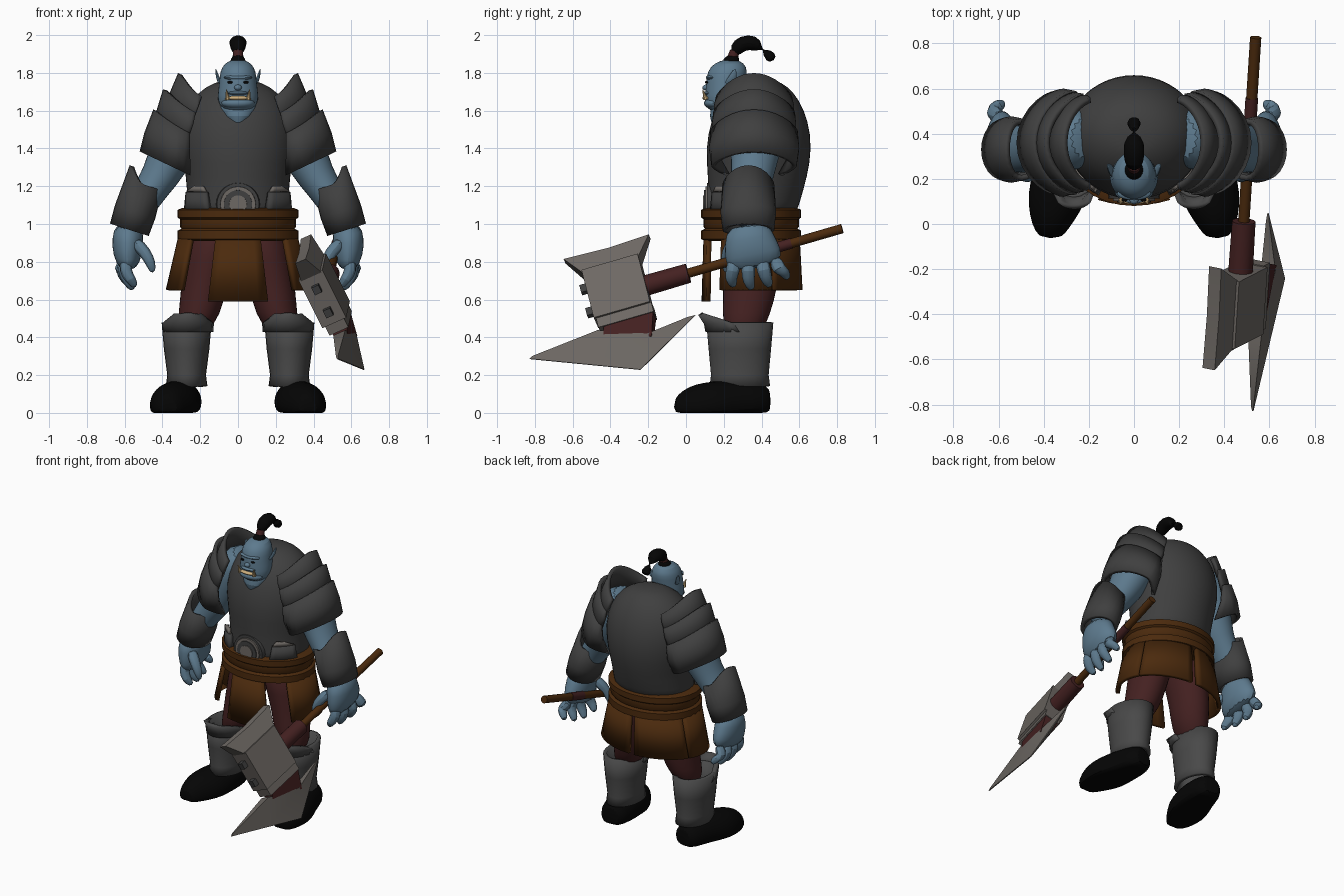
import bpy, bmesh, math
from mathutils import Vector, Matrix

if "Cube" in bpy.data.objects:
    bpy.data.objects.remove(bpy.data.objects["Cube"])

X, Y, Z = Vector((1, 0, 0)), Vector((0, 1, 0)), Vector((0, 0, 1))
parts = []


def material(name, r, g, b):
    m = bpy.data.materials.new(name)
    m.use_nodes = True
    m.diffuse_color = (r, g, b, 1)
    bsdf = m.node_tree.nodes["Principled BSDF"]
    bsdf.inputs["Base Color"].default_value = (r, g, b, 1)
    bsdf.inputs["Roughness"].default_value = 0.8
    return m


skin = material("blue skin", .11, .195, .27)
armour = material("dark armour", .05, .05, .05)
steel = material("boot steel", .066, .066, .066)
metal = material("worn metal", .155, .14, .127)
leather = material("brown leather", .07, .023, .004)
cloth = material("dark red cloth", .058, .015, .015)
black = material("black", .0015, .0015, .0015)
ivory = material("ivory", .6, .42, .2)


def finish(name, bm, mat, smooth_levels=0, thickness=0):
    bmesh.ops.recalc_face_normals(bm, faces=bm.faces[:])
    mesh = bpy.data.meshes.new(name)
    bm.to_mesh(mesh)
    bm.free()
    mesh.materials.append(mat)
    ob = bpy.data.objects.new(name, mesh)
    bpy.context.collection.objects.link(ob)
    if thickness:
        mod = ob.modifiers.new("thickness", "SOLIDIFY")
        mod.thickness, mod.offset = thickness, 0
    if smooth_levels:
        ob.modifiers.new("round", "SUBSURF").levels = smooth_levels
        ob.modifiers["round"].render_levels = smooth_levels
    parts.append(ob)
    return ob


def loft(name, rings, mat, ref=None, n=16, levels=1, floor=None):
    """Skin over elliptical rings (x, y, z, ru, rv); flat rings unless ref is given."""
    bm = bmesh.new()
    centres = [Vector(r[:3]) for r in rings]
    loops = []
    for i, (c, ring) in enumerate(zip(centres, rings)):
        u, v = X, Y
        if ref is not None:
            t = (centres[min(i + 1, len(rings) - 1)] - centres[max(i - 1, 0)]).normalized()
            v = (ref - t * ref.dot(t)).normalized()
            u = v.cross(t)
        loop = []
        for k in range(n):
            a = math.tau * k / n
            p = c + u * ring[3] * math.cos(a) + v * ring[4] * math.sin(a)
            if floor is not None:
                p.z = max(p.z, floor)
            loop.append(bm.verts.new(p))
        loops.append(loop)
    for lo, hi in zip(loops, loops[1:]):
        for k in range(n):
            bm.faces.new((lo[k], lo[(k + 1) % n], hi[(k + 1) % n], hi[k]))
    bm.faces.new(loops[0])
    bm.faces.new(loops[-1])
    return finish(name, bm, mat, levels)


def shell(name, rows, mat, origin, axis=Z, thick=.025, peak=0, pinch=1, n=20):
    """Open curved plate; rows are (height, ru, rv, start, end) in degrees about the axis.
    Peak raises the outer middle of the last row, pinch narrows the curve to a ridge."""
    bm = bmesh.new()
    w = axis.normalized()
    u = Y.cross(w)
    grid = []
    for j, (t, ru, rv, a0, a1) in enumerate(rows):
        line = []
        for k in range(n + 1):
            a = math.radians(a0 + (a1 - a0) * k / n)
            c = math.copysign(abs(math.cos(a)) ** pinch, math.cos(a))
            lift = peak * max(0, c) ** 1.5 if j == len(rows) - 1 else 0
            line.append(bm.verts.new(Vector(origin) + u * ru * c
                                     + Y * rv * math.sin(a) + w * (t + lift)))
        grid.append(line)
    for lo, hi in zip(grid, grid[1:]):
        for k in range(n):
            bm.faces.new((lo[k], lo[k + 1], hi[k + 1], hi[k]))
    bmesh.ops.remove_doubles(bm, verts=bm.verts[:], dist=.0005)
    return finish(name, bm, mat, thickness=thick)


def ball(name, centre, size, mat):
    bm = bmesh.new()
    bmesh.ops.create_uvsphere(bm, u_segments=16, v_segments=10, radius=1,
                              matrix=Matrix.Translation(centre) @ Matrix.Diagonal((*size, 1)))
    return finish(name, bm, mat)


def rod(name, start, end, r0, r1, mat, n=12):
    start, end = Vector(start), Vector(end)
    d = end - start
    bm = bmesh.new()
    m = Matrix.Translation((start + end) / 2) @ d.to_track_quat("Z", "Y").to_matrix().to_4x4()
    bmesh.ops.create_cone(bm, cap_ends=True, segments=n, radius1=r0, radius2=r1,
                          depth=d.length, matrix=m)
    return finish(name, bm, mat)


# Torso, neck and head
loft("torso_armour", [(0, .34, .98, .29, .23), (0, .36, 1.12, .27, .245), (0, .38, 1.25, .275, .265),
                      (0, .385, 1.4, .31, .285), (0, .39, 1.55, .30, .26), (0, .39, 1.66, .25, .21),
                      (0, .40, 1.73, .17, .14), (0, .40, 1.765, .08, .07)], armour, n=24)
loft("neck", [(0, .17, 1.50, .01, .02), (0, .21, 1.57, .092, .095), (0, .24, 1.65, .125, .10),
              (0, .25, 1.74, .08, .07)], skin)
loft("head", [(0, .19, 1.59, .06, .06), (0, .195, 1.63, .105, .095), (0, .205, 1.68, .112, .105),
              (0, .21, 1.75, .1, .105), (0, .22, 1.81, .098, .11), (0, .23, 1.855, .07, .08),
              (0, .235, 1.872, .02, .02)], skin)
ball("jaw", (0, .15, 1.64), (.088, .055, .033), skin)
ball("brow", (0, .135, 1.775), (.075, .03, .014), skin)
ball("nose", (0, .107, 1.722), (.02, .02, .016), skin)
ball("upper_lip", (0, .118, 1.693), (.055, .028, .012), skin)
ball("lower_teeth", (0, .108, 1.667), (.06, .022, .012), ivory)

# Topknot
loft("hair_root", [(0, .235, 1.84, .05, .05), (0, .24, 1.875, .04, .045), (0, .25, 1.9, .018, .02)], black)
rod("hair_band", (0, .245, 1.875), (0, .258, 1.915), .028, .026, cloth)
loft("topknot", [(0, .255, 1.9, .028, .03), (0, .275, 1.945, .046, .045), (0, .33, 1.965, .05, .045),
                 (0, .385, 1.95, .045, .042), (0, .43, 1.905, .038, .038), (0, .465, 1.865, .03, .026)],
     black, ref=Z - Y, n=10)

# Belt, buckle and skirt
belt = [(.91, 0), (.92, .025), (.965, .025), (.975, .005), (.985, .012), (1.025, .012),
        (1.035, .025), (1.075, .025), (1.085, 0)]
loft("belt", [(0, .345, z, .295 + k, .24 + k) for z, k in belt], leather, n=32, levels=0)
hips = (0, .345, 0)
shell("front_skirt_panel", [(.59, .37, .25, -115, -65), (.93, .31, .24, -112, -68)], leather, hips, n=6)
for radius, depth, mat in ((.12, .112, armour), (.10, .102, metal), (.08, .096, armour), (.05, .09, metal)):
    rod("buckle_ring", (0, .17, 1.105), (0, depth, 1.105), radius, radius * .93, mat, n=28)

# Everything below is made on the left and mirrored
first = len(parts)
for name, a0, a1 in (("side", -38, 24), ("back", 25, 87)):
    shell("left_" + name + "_skirt_panel", [(.65, .37, .26, a0, a1), (.93, .305, .245, a0, a1)],
          leather, hips, n=10)
shell("left_waist_plate", [(1.05, .29, .24, -60, -18), (1.17, .285, .24, -55, -22)], armour, hips, thick=.03, n=6)
shell("left_waist_trim", [(1.17, .29, .24, -55, -22), (1.2, .285, .235, -50, -38)], metal, hips, thick=.02, n=6)
ball("left_eye", (.042, .108, 1.75), (.014, .008, .007), black)
rod("left_tusk", (.055, .105, 1.66), (.062, .088, 1.712), .014, .002, ivory, n=8)
loft("left_ear", [(.085, .22, 1.73, .012, .028), (.108, .245, 1.77, .012, .03),
                  (.118, .26, 1.825, .003, .005)], skin, n=8)

# Legs
loft("left_trouser", [(.11, .34, 1.0, .14, .17), (.15, .345, .8, .135, .155), (.185, .34, .65, .122, .145),
                      (.20, .32, .53, .115, .13), (.25, .3, .4, .08, .1)], cloth)
shell("left_boot", [(.14, .098, .148, 0, 360), (.2, .09, .14, 0, 360), (.34, .108, .153, 0, 360),
                    (.48, .12, .165, 0, 360)], steel, (.272, .285, 0), n=24)
shell("left_boot_rim", [(.43, .123, .17, -180, 0), (.475, .127, .178, -170, -10),
                        (.525, .13, .21, -118, -62)], steel, (.265, .285, 0), n=10)
loft("left_foot", [(.285, .45, .06, .06, .07), (.29, .4, .06, .1, .1), (.305, .27, .06, .118, .12),
                   (.335, .15, .04, .138, .13), (.36, .06, .03, .115, .125), (.37, -.01, .025, .085, .1),
                   (.37, -.065, .025, .05, .05)], black, ref=Z, floor=0)

# Arms
loft("left_upper_arm", [(.20, .38, 1.66, .08, .1), (.27, .38, 1.56, .13, .15), (.34, .37, 1.4, .13, .14),
                        (.41, .35, 1.25, .1, .11), (.50, .33, 1.13, .085, .11), (.57, .33, .98, .07, .1)],
     skin, ref=Y)
shell("left_bracer", [(0, .095, .125, 0, 360), (.1, .1, .135, 0, 360), (.25, .09, .125, 0, 360)], armour,
      (.575, .33, .97), axis=Vector((-.32, 0, 1)), peak=.075, n=24)
loft("left_palm", [(.575, .33, 1.0, .075, .11), (.585, .335, .92, .085, .135), (.585, .355, .84, .08, .155),
                   (.58, .37, .765, .05, .145)], skin, ref=Y)
for i, finger in enumerate(("index", "middle", "ring", "little")):
    root, tip = .26 + .07 * i, .235 + .095 * i
    drop, out = .014 * (i - 1) ** 2, .012 * i
    loft("left_" + finger + "_finger",
         [(.585, root, .82, .038, .042), (.6 + out, (root + tip) / 2, .75, .036, .04),
          (.57 + out, tip, .695 + drop, .033, .036), (.54 + out, tip + .02, .65 + drop, .018, .018)],
         skin, ref=Y, n=8)
loft("left_thumb", [(.55, .26, .91, .04, .045), (.49, .22, .85, .035, .038), (.46, .21, .79, .03, .03),
                    (.45, .215, .74, .014, .014)], skin, ref=Y, n=8)

# Layered shoulder plates
slope, base = Vector((-.43, 0, .9)), (.36, .36, 1.31)
for name, peak, rows in (
        ("lower", .03, [(0, .165, .215, -140, 140), (.1, .185, .228, -118, 118), (.2, .195, .22, -100, 100)]),
        ("middle", .04, [(.16, .165, .21, -105, 105), (.25, .18, .21, -100, 100), (.31, .195, .205, -92, 92)]),
        ("upper", .06, [(.27, .15, .2, -98, 98), (.35, .155, .2, -92, 92), (.4, .16, .19, -85, 85)])):
    shell("left_" + name + "_shoulder_plate", rows, armour, base, slope, peak=peak, pinch=1.4)

for ob in parts[first:]:
    twin = ob.copy()
    twin.data = ob.data.copy()
    twin.data.transform(Matrix.Diagonal((-1, 1, 1, 1)))
    twin.data.flip_normals()
    twin.name = ob.name.replace("left_", "right_")
    bpy.context.collection.objects.link(twin)
    parts.append(twin)

# Axe: s runs along the shaft, q towards the blade, h across the blade
along = Vector((.062, .959, .278)).normalized()
edge = Vector((.436, .225, -.872)).normalized()
across = edge.cross(along)


def axe(s, q=0, h=0):
    return Vector((.46, -.4, .62)) + along * s + edge * q + across * h


def strip(name, pairs, mat):
    """Closed plate from pairs of ((s, q, half thickness), (s, q, half thickness))."""
    bm = bmesh.new()
    loops = [[bm.verts.new(axe(s, q, h * sign)) for (s, q, h), sign in
              ((a, 1), (b, 1), (b, -1), (a, -1))] for a, b in pairs]
    for lo, hi in zip(loops, loops[1:]):
        for k in range(4):
            bm.faces.new((lo[k], lo[(k + 1) % 4], hi[(k + 1) % 4], hi[k]))
    bm.faces.new(loops[0])
    bm.faces.new(loops[-1])
    return finish(name, bm, mat)


def block(name, s0, s1, q0, q1, h, mat):
    return strip(name, [((s0, q0, h), (s0, q1, h)), ((s1, q0, h), (s1, q1, h))], mat)


rod("axe_shaft", axe(.1), axe(1.28), .025, .025, leather)
rod("axe_grip_wrap", axe(.87), axe(1.0), .028, .028, cloth)
rod("axe_sleeve", axe(.15), axe(.43), .055, .052, cloth)
block("axe_head", -.11, .2, -.16, .13, .07, metal)
block("axe_head_collar", -.1, .205, .12, .185, .055, metal)
strip("blade_neck", [((-.07, .17, .05), (-.09, .24, .025)), ((.205, .17, .05), (.16, .31, .03))], cloth)
strip("hammer_flare", [((-.19, -.27, .03), (-.11, -.15, .06)), ((.05, -.26, .03), (.05, -.15, .06)),
                       ((.28, -.27, .03), (.2, -.15, .06))], metal)
strip("axe_blade", [((-.50, .224, .003), (-.48, .215, .006)), ((-.2, .355, .003), (-.11, .19, .035)),
                    ((.056, .467, .003), (.14, .29, .035)), ((.41, .249, .003), (.37, .25, .008))], metal)
for q in (-.08, .06):
    block("axe_stud", -.145, -.1, q - .022, q + .022, .02, armour)

# Smooth shading with crisp edges
bpy.ops.object.select_all(action="DESELECT")
for ob in parts:
    ob.select_set(True)
bpy.context.view_layer.objects.active = parts[0]
bpy.ops.object.shade_smooth_by_angle(angle=math.radians(38))
